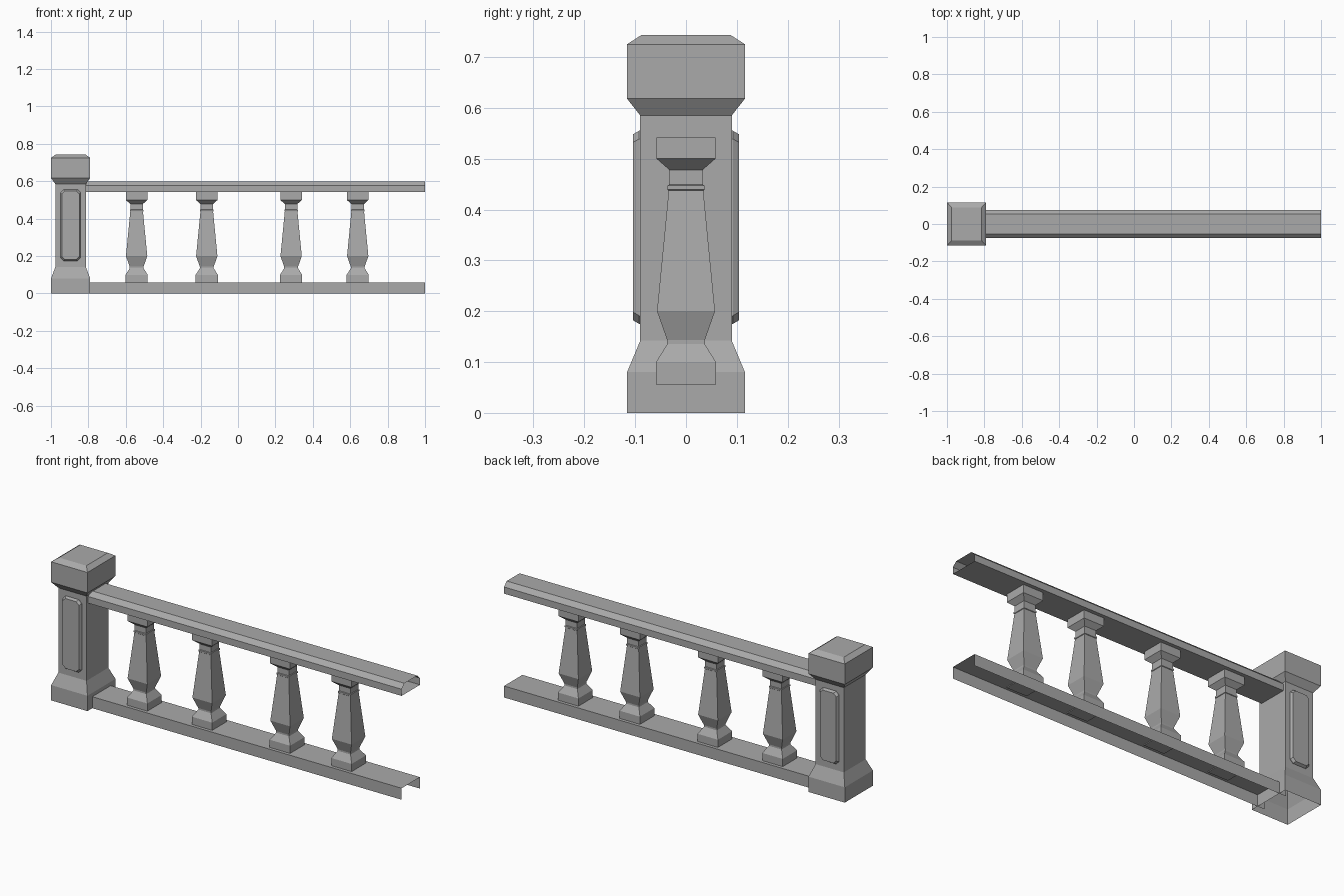
import bpy, bmesh
from mathutils import Vector

cube = bpy.data.objects.get("Cube")
if cube:
    bpy.data.objects.remove(cube, do_unlink=True)

stone = bpy.data.materials.new("grey_stone")
stone.use_nodes = True
GREY = (0.40, 0.40, 0.40, 1)
stone.diffuse_color = GREY
stone.node_tree.nodes["Principled BSDF"].inputs["Base Color"].default_value = GREY


def loft(name, rings, closed_ring=True, cap_start=False, cap_end=False):
    """Skin a list of point rings into one object."""
    bm = bmesh.new()
    loops = [[bm.verts.new(p) for p in ring] for ring in rings]
    n = len(loops[0])
    for a, b in zip(loops, loops[1:]):
        for i in range(n if closed_ring else n - 1):
            j = (i + 1) % n
            bm.faces.new((a[i], a[j], b[j], b[i]))
    if cap_start:
        bm.faces.new(loops[0][::-1])
    if cap_end:
        bm.faces.new(loops[-1])
    bmesh.ops.recalc_face_normals(bm, faces=bm.faces)
    mesh = bpy.data.meshes.new(name)
    bm.to_mesh(mesh)
    bm.free()
    mesh.materials.append(stone)
    obj = bpy.data.objects.new(name, mesh)
    bpy.context.collection.objects.link(obj)
    return obj


def square_column(name, x, profile, x_ratio=1.0, closed_bottom=True):
    """Stack rectangles given as (half depth, height)."""
    corners = ((-1, -1), (1, -1), (1, 1), (-1, 1))
    rings = [[(x + sx * h * x_ratio, sy * h, z) for sx, sy in corners]
             for h, z in profile]
    return loft(name, rings, cap_start=closed_bottom, cap_end=True)


# Newel post, hollow underneath
POST_X = -0.895
square_column("newel_post", POST_X,
              [(0.116, 0), (0.116, 0.08), (0.09, 0.142), (0.09, 0.585),
               (0.116, 0.618), (0.116, 0.725), (0.088, 0.743)],
              x_ratio=0.905, closed_bottom=False)


# Raised panels with clipped corners, front and back
def panel_ring(inset, y):
    w, h, c = 0.054 - inset, 0.19 - inset, 0.016
    quarter = [(w, h - c), (w - c, h)]
    pts = quarter + [(-a, b) for a, b in quarter[::-1]]
    pts += [(-a, -b) for a, b in pts]
    return [Vector((POST_X + a, y, 0.365 + b)) for a, b in pts]


for label, side in (("front", -1), ("back", 1)):
    loft(label + "_panel",
         [panel_ring(0, side * 0.089), panel_ring(0, side * 0.092),
          panel_ring(0.007, side * 0.104)], cap_end=True)

# Rails: thin open-ended shells running into the post
RAIL_START, RAIL_END = -0.83, 1.0


def rail(name, section, closed):
    loft(name, [[(x, y, z) for y, z in section]
                for x in (RAIL_START, RAIL_END)], closed_ring=closed)


rail("handrail", [(-0.076, 0.543), (-0.076, 0.578), (-0.053, 0.6),
                  (0.053, 0.6), (0.076, 0.578), (0.076, 0.543)], True)
rail("bottom_rail", [(-0.076, 0), (-0.076, 0.06),
                     (0.076, 0.06), (0.076, 0)], False)

# Balusters
baluster_profile = [
    (0.059, 0.056), (0.059, 0.10), (0.037, 0.135), (0.037, 0.143),
    (0.057, 0.20), (0.034, 0.437), (0.0365, 0.439), (0.0365, 0.447),
    (0.033, 0.449), (0.033, 0.478), (0.058, 0.50), (0.058, 0.542)]
for i, x in enumerate((-0.542, -0.167, 0.284, 0.64)):
    square_column(f"baluster_{i + 1}", x, baluster_profile)
